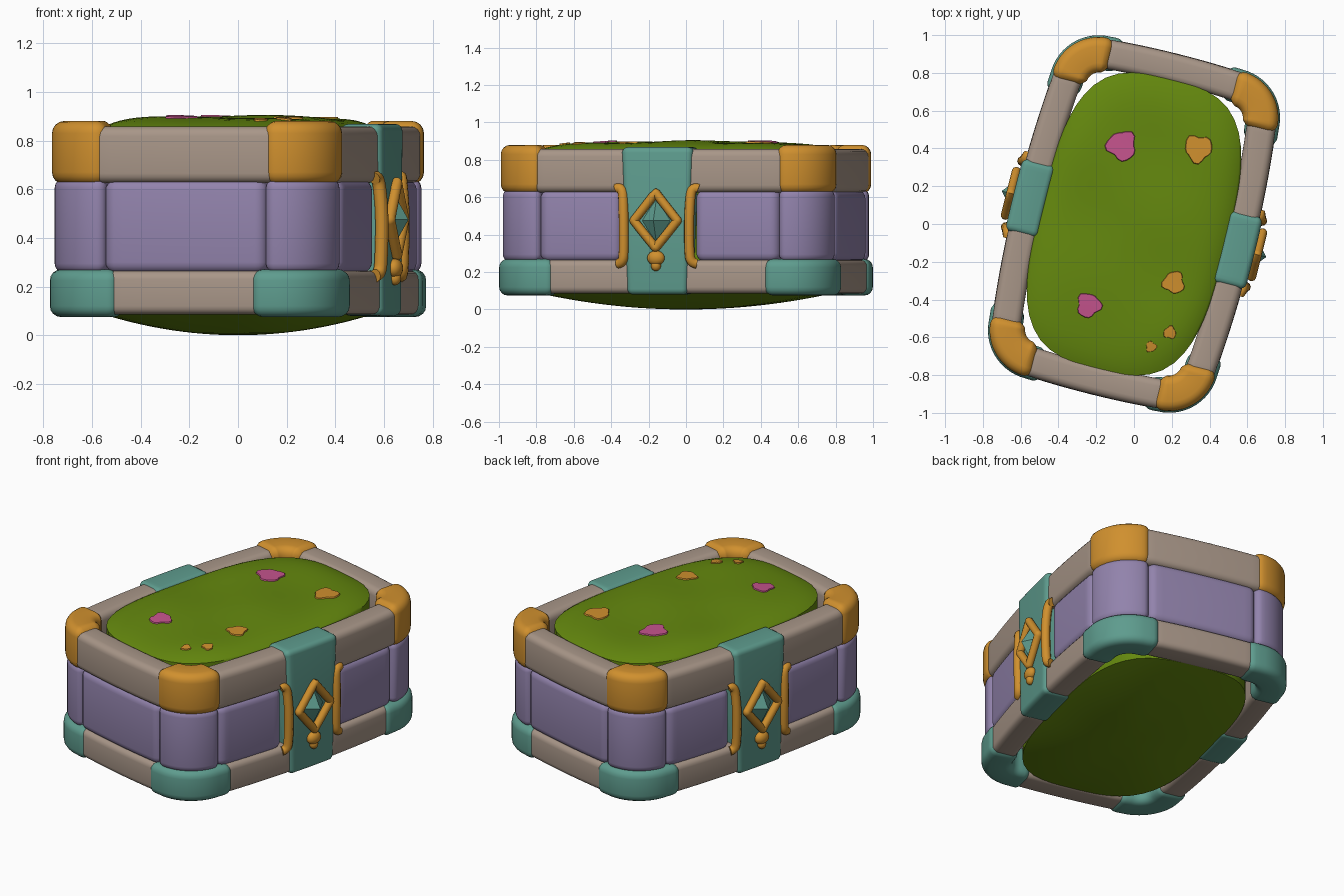
import bpy, bmesh, math
from mathutils import Vector

if "Cube" in bpy.data.objects:
    bpy.data.objects.remove(bpy.data.objects["Cube"])

ROT = math.radians(-14)          # whole planter is turned on its base


def mat(name, r, g, b):
    m = bpy.data.materials.new(name)
    lin = lambda c: ((c / 255 + 0.055) / 1.055) ** 2.4
    m.diffuse_color = (lin(r), lin(g), lin(b), 1)
    m.use_nodes = True
    m.node_tree.nodes["Principled BSDF"].inputs["Base Color"].default_value = m.diffuse_color
    return m


GRASS = mat("grass green", 100, 136, 14)
STONE = mat("warm stone", 168, 150, 136)
TEAL = mat("teal", 94, 156, 142)
GOLD = mat("gold", 208, 144, 46)
PURPLE = mat("dusty purple", 146, 131, 172)
PINK = mat("pink", 198, 84, 142)

# Rounded rectangle outline, walked from the middle of the long side
CU, CV, R = 0.36, 0.67, 0.25
ARC = R * math.pi / 2
Q = CV + ARC + CU


def outline(s):
    """Point and outward normal at distance s."""
    if s < 0:
        p, n = outline(-s)
        return Vector((p.x, -p.y)), Vector((n.x, -n.y))
    if s > Q:
        p, n = outline(2 * Q - s)
        return Vector((-p.x, p.y)), Vector((-n.x, n.y))
    if s < CV:
        return Vector((CU + R + 0.035 * (1 - (s / CV) ** 2), s)), Vector((1, 0))
    if s < CV + ARC:
        a = (s - CV) / R
        n = Vector((math.cos(a), math.sin(a)))
        return Vector((CU, CV)) + n * R, n
    u = Q - s
    return Vector((u, CV + R + 0.012 * (1 - (u / CU) ** 2))), Vector((0, 1))


def finish(name, bm, material, angle=45):
    bmesh.ops.recalc_face_normals(bm, faces=bm.faces)
    me = bpy.data.meshes.new(name)
    bm.to_mesh(me)
    bm.free()
    ob = bpy.data.objects.new(name, me)
    bpy.context.collection.objects.link(ob)
    me.materials.append(material)
    ob.rotation_euler.z = ROT
    bpy.ops.object.select_all(action='DESELECT')
    ob.select_set(True)
    bpy.context.view_layer.objects.active = ob
    bpy.ops.object.shade_smooth_by_angle(angle=math.radians(angle))
    return ob


def section(o0, o1, z0, z1, r, k=5):
    """Rounded rectangle in (offset, height)."""
    pts = []
    for i, (o, z) in enumerate(((o1 - r, z1 - r), (o0 + r, z1 - r),
                                (o0 + r, z0 + r), (o1 - r, z0 + r))):
        for j in range(k):
            a = math.pi / 2 * (i + j / (k - 1))
            pts.append((o + r * math.cos(a), z + r * math.sin(a)))
    return pts


def block(name, s0, s1, o0, o1, z0, z1, r, material, su=1, sv=1, flare=0):
    """Soft-edged block following the outline between s0 and s1."""
    bm = bmesh.new()
    ends = [(r * (1 - math.cos(t)), r * (1 - math.sin(t)))
            for t in (0, .4, .8, 1.2, math.pi / 2)]        # (distance, inset)
    n = 16
    steps = [(s0 + d, i) for d, i in ends]
    steps += [(s0 + r + (s1 - s0 - 2 * r) * k / n, 0) for k in range(1, n)]
    steps += [(s1 - d, i) for d, i in reversed(ends)]
    rings = []
    for s, inset in steps:
        p, nrm = outline(s)
        i = min(inset, r * 0.98)
        ring = []
        for o, z in section(o0 + i, o1 - i, z0 + i, z1 - i, r - i):
            q = p + nrm * o
            q.y *= 1 + flare * (z - 0.45)
            ring.append(bm.verts.new((q.x * su, q.y * sv, z)))
        rings.append(ring)
    m = len(rings[0])
    for a, b in zip(rings, rings[1:]):
        for j in range(m):
            bm.faces.new((a[j], a[(j + 1) % m], b[(j + 1) % m], b[j]))
    bm.faces.new(rings[0])
    bm.faces.new(rings[-1])
    return finish(name, bm, material)


def tube(name, pts, radius, closed, material):
    """Round bar along a smooth path."""
    cu = bpy.data.curves.new(name, 'CURVE')
    cu.dimensions = '3D'
    cu.bevel_depth, cu.bevel_resolution = radius, 3
    cu.use_fill_caps = True
    sp = cu.splines.new('NURBS')
    sp.points.add(len(pts) - 1)
    for q, p in zip(sp.points, pts):
        q.co = (*p, 1)
    sp.use_cyclic_u, sp.use_endpoint_u, sp.order_u = closed, True, 3
    sp.resolution_u = 6
    tmp = bpy.data.objects.new(name + "_path", cu)
    bpy.context.collection.objects.link(tmp)
    me = tmp.evaluated_get(bpy.context.evaluated_depsgraph_get()).to_mesh()
    bm = bmesh.new()
    bm.from_mesh(me)
    bpy.data.objects.remove(tmp)
    return finish(name, bm, material)


def blob(name, c, size, material):
    bm = bmesh.new()
    bmesh.ops.create_uvsphere(bm, u_segments=20, v_segments=12, radius=1)
    for v in bm.verts:
        v.co = Vector(c) + Vector([a * b for a, b in zip(v.co, size)])
    return finish(name, bm, material)


# Four corners: foot, purple pillar, gold cap, and the side runs beside them
for su in (1, -1):
    for sv in (1, -1):
        block("foot_corner", .58, 1.14, -.17, .012, .075, .27, .045, TEAL, su, sv)
        block("wall_corner", .655, 1.085, -.15, -.008, .255, .645, .04, PURPLE, su, sv)
        block("cap_corner", .645, 1.09, -.185, .003, .62, .88, .05, GOLD, su, sv)
        block("base_side", .13, .63, -.16, -.002, .085, .265, .035, STONE, su, sv)
        block("wall_side", .205, .66, -.15, -.012, .255, .64, .045, PURPLE, su, sv)
        block("rim_side", .13, .70, -.16, -.004, .625, .858, .04, STONE, su, sv)

# End runs
for sv in (1, -1):
    block("base_end", 1.09, 2 * Q - 1.09, -.16, -.002, .085, .265, .035, STONE, 1, sv)
    block("wall_end", 1.08, 2 * Q - 1.08, -.15, -.01, .255, .64, .045, PURPLE, 1, sv)
    block("rim_end", 1.03, 2 * Q - 1.03, -.16, -.004, .625, .858, .04, STONE, 1, sv)

# Teal band with gold ornament on each long side
for su in (1, -1):
    block("side_band", -.18, .18, -.165, .012, .08, .868, .03, TEAL, su, 1, .22)
    for sv in (1, -1):
        bar = [(.225, .645, .632), (.19, .66, .64), (.182, .55, .652), (.18, .45, .655),
               (.18, .33, .652), (.185, .25, .648), (.215, .245, .635)]
        tube("band_edging", [(u * su, v * sv, z) for v, z, u in bar], .027, False, GOLD)
    ring = []
    for v, z in ((0, .625), (.055, .555), (.12, .475), (.055, .395), (0, .33),
                 (-.055, .395), (-.12, .475), (-.055, .555)):
        ring.append((.672 * su, v, z))
        if v == 0 or abs(v) > .1:                # doubled point sharpens the tip
            ring.append((.672 * su, v, z))
    tube("diamond_frame", ring, .024, True, GOLD)
    blob("frame_pendant", (.665 * su, 0, .275), (.032, .048, .04), GOLD)
    blob("frame_drop", (.665 * su, 0, .235), (.025, .027, .03), GOLD)
    # faceted gem
    bm = bmesh.new()
    tip = bm.verts.new((.722 * su, 0, .475))
    rim = [bm.verts.new((.65 * su, v, .475 + z))
           for v, z in ((.085, 0), (.04, .07), (0, .125), (-.04, .07),
                        (-.085, 0), (-.04, -.07), (0, -.125), (.04, -.07))]
    for j in range(8):
        bm.faces.new((tip, rim[j], rim[(j + 1) % 8]))
    bm.faces.new(rim)
    finish("gem", bm, TEAL)


# Grass body: domed and lumpy on top, rounded belly underneath
def edge(a):
    c, s = abs(math.cos(a)), abs(math.sin(a))
    return ((c / .50) ** 3.2 + (s / .79) ** 3.2) ** (-1 / 3.2)


def top_z(u, v):
    rho = min(1, math.hypot(u, v) / edge(math.atan2(v, u)))
    lump = .007 * math.sin(7 * u + 1) * math.cos(6 * v) + .004 * math.sin(11 * v + 5 * u)
    return .848 + .047 * (1 - rho ** 7) + lump * (1 - rho ** 4)


bm = bmesh.new()
SECT, RINGS = 72, 16
loops = []
for side in (0, 1):
    for i in range(1, RINGS + 1):
        k = i / RINGS if side == 0 else (RINGS + 1 - i) / RINGS
        k = 1 - (1 - k) ** 1.4
        loop = []
        for j in range(SECT):
            a = 2 * math.pi * j / SECT
            u, v = k * edge(a) * math.cos(a), k * edge(a) * math.sin(a)
            loop.append(bm.verts.new((u, v, top_z(u, v) if side == 0 else .09 * k * k)))
        loops.append(loop)
for a, b in zip(loops, loops[1:]):
    for j in range(SECT):
        bm.faces.new((a[j], a[(j + 1) % SECT], b[(j + 1) % SECT], b[j]))
bm.faces.new(loops[0])
bm.faces.new(loops[-1])
finish("grass_body", bm, GRASS, 60)

# Flower patches lying on the grass
for x, y, r, m in ((-.065, .415, .078, PINK), (-.24, -.43, .064, PINK),
                   (.34, .4, .072, GOLD), (.21, -.31, .058, GOLD),
                   (.19, -.575, .033, GOLD), (.09, -.65, .028, GOLD)):
    bm = bmesh.new()
    prev = None
    for k in (.3, .65, .95, 1):
        loop = []
        for j in range(20):
            a = 2 * math.pi * j / 20
            rr = k * r * (1 + .13 * math.sin(3 * a + x * 20) + .08 * math.sin(5 * a + y * 9))
            p = Vector((x + rr * math.cos(a), y + rr * math.sin(a), 0))
            c, s = math.cos(-ROT), math.sin(-ROT)
            u, v = p.x * c - p.y * s, p.x * s + p.y * c
            loop.append(bm.verts.new((u, v, top_z(u, v) + (.007 if k < 1 else -.002))))
        if prev:
            for j in range(20):
                bm.faces.new((prev[j], prev[(j + 1) % 20], loop[(j + 1) % 20], loop[j]))
        else:
            bm.faces.new(loop)
        prev = loop
    bmesh.ops.recalc_face_normals(bm, faces=bm.faces)
    finish("flower_patch", bm, m)
